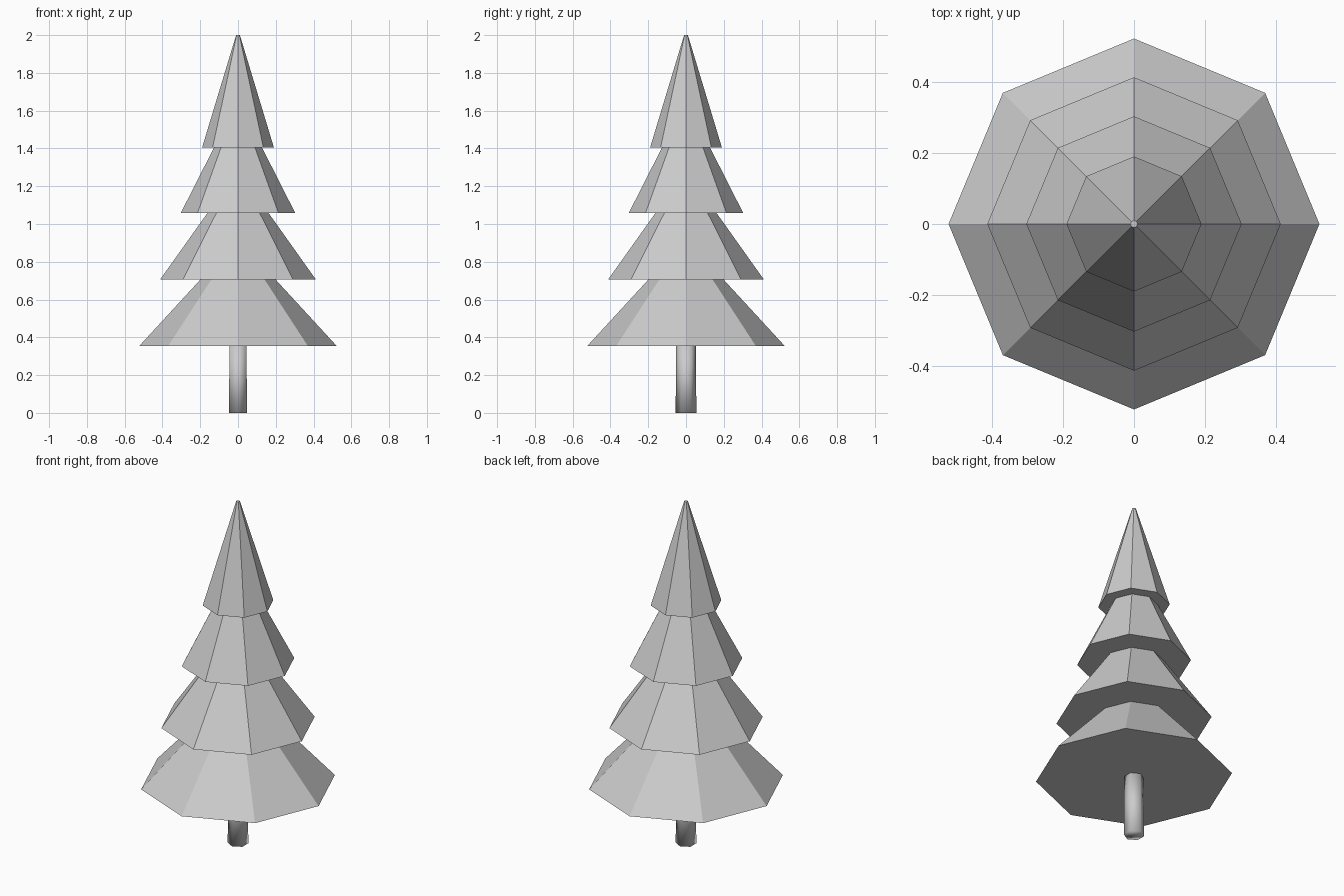
import bpy, bmesh
from math import cos, sin, tau

if "Cube" in bpy.data.objects:
    bpy.data.objects.remove(bpy.data.objects["Cube"])


def lathe(name, profile, sides, turn=0.0, smooth=False):
    """Closed solid from (radius, z) rings, capped at both ends."""
    bm = bmesh.new()
    rings = [[bm.verts.new((r * cos(turn + tau * i / sides),
                            r * sin(turn + tau * i / sides), z))
              for i in range(sides)] for r, z in profile]
    for low, high in zip(rings, rings[1:]):
        for i in range(sides):
            j = (i + 1) % sides
            bm.faces.new((low[i], low[j], high[j], high[i]))
    bm.faces.new(rings[0][::-1])
    bm.faces.new(rings[-1])
    for f in bm.faces:
        f.smooth = smooth
    bmesh.ops.recalc_face_normals(bm, faces=bm.faces)
    mesh = bpy.data.meshes.new(name)
    bm.to_mesh(mesh)
    bm.free()
    obj = bpy.data.objects.new(name, mesh)
    bpy.context.collection.objects.link(obj)
    return obj


# Trunk: six-sided, slightly tapered, smooth shaded
lathe("trunk", [(0.055, 0.0), (0.052, 0.36)], 6, turn=tau / 4, smooth=True)

# Foliage: four stacked octagonal skirts (bottom z, bottom radius, top z, top radius)
tiers = [
    (0.355, 0.522, 0.705, 0.20),
    (0.705, 0.413, 1.058, 0.162),
    (1.058, 0.303, 1.405, 0.127),
    (1.405, 0.19, 2.0, 0.01),
]
profile = []
for z0, r0, z1, r1 in tiers:
    profile += [(r0, z0), (r1, z1)]
lathe("foliage", profile, 8)
